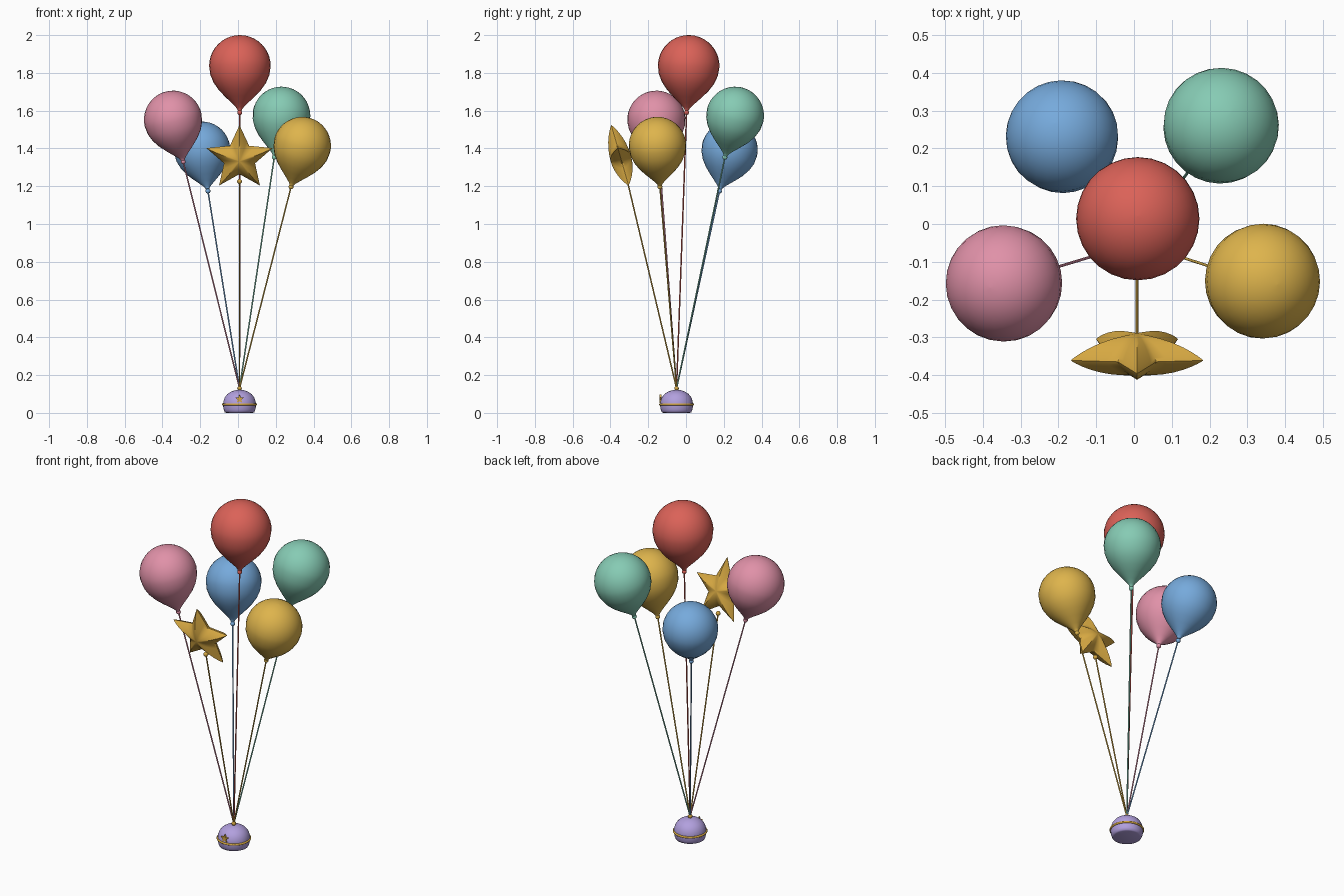
import bpy, math
from mathutils import Vector, Matrix

if "Cube" in bpy.data.objects:
    bpy.data.objects.remove(bpy.data.objects["Cube"])


def material(name, r, g, b):
    lin = [((c / 255 + 0.055) / 1.055) ** 2.4 for c in (r, g, b)]
    m = bpy.data.materials.new(name)
    m.diffuse_color = (*lin, 1)
    m.use_nodes = True
    m.node_tree.nodes["Principled BSDF"].inputs["Base Color"].default_value = m.diffuse_color
    return m


RED = material("red", 219, 98, 88)
GREEN = material("mint green", 134, 203, 180)
BLUE = material("sky blue", 118, 170, 220)
YELLOW = material("golden yellow", 222, 180, 76)
PINK = material("pink", 224, 145, 168)
GOLD = material("gold", 214, 168, 66)
LAVENDER = material("lavender", 178, 160, 222)


def add_mesh(name, verts, faces, mat, matrix=Matrix(), smooth=40):
    me = bpy.data.meshes.new(name)
    me.from_pydata(verts, [], faces)
    me.materials.append(mat)
    ob = bpy.data.objects.new(name, me)
    bpy.context.collection.objects.link(ob)
    ob.matrix_world = matrix
    bpy.context.view_layer.objects.active = ob
    bpy.ops.object.select_all(action='DESELECT')
    ob.select_set(True)
    bpy.ops.object.shade_smooth_by_angle(angle=math.radians(smooth))
    return ob


def frame(origin, direction):
    """Local z along direction, placed at origin."""
    rot = Vector((0, 0, 1)).rotation_difference(Vector(direction))
    return Matrix.Translation(origin) @ rot.to_matrix().to_4x4()


def lathe(name, profile, n, mat, matrix=Matrix(), smooth=40):
    """Revolve (radius, z) points, listed bottom to top, and cap both ends."""
    verts = [(r * math.cos(2 * math.pi * i / n), r * math.sin(2 * math.pi * i / n), z)
             for r, z in profile for i in range(n)]
    faces = [(k * n + i, k * n + (i + 1) % n, (k + 1) * n + (i + 1) % n, (k + 1) * n + i)
             for k in range(len(profile) - 1) for i in range(n)]
    last = (len(profile) - 1) * n
    faces += [tuple(range(n))[::-1], tuple(range(last, last + n))]
    return add_mesh(name, verts, faces, mat, matrix, smooth)


def bead(name, pos, r, mat):
    prof = [(r * math.sin(math.pi * k / 8) + 1e-4, -r * math.cos(math.pi * k / 8)) for k in range(9)]
    lathe(name, prof, 12, mat, Matrix.Translation(pos), 60)


def string(name, a, b, mat):
    a, b = Vector(a), Vector(b)
    lathe(name, [(0.0038, 0), (0.0038, (b - a).length)], 8, mat, frame(a, b - a), 60)


TIE = (0.008, -0.05, 0.13)

# Balloons: centre of the round part, knot position, radius
NECK = [(.07, -1.45), (.08, -1.41), (.13, -1.34), (.27, -1.2), (.48, -1.0), (.68, -.79),
        (.85, -.55), (.96, -.29)]
DOME = [(math.cos(a), math.sin(a)) for a in [k * math.pi / 20 for k in range(10)]] + [(.004, 1)]
for name, centre, knot, r, mat in [
    ("red", (.01, .014, 1.837), (.009, .003, 1.59), .163, RED),
    ("green", (.23, .26, 1.574), (.192, .206, 1.353), .153, GREEN),
    ("yellow", (.34, -.151, 1.415), (.281, -.138, 1.197), .152, YELLOW),
    ("blue", (-.19, .231, 1.393), (-.159, .177, 1.174), .149, BLUE),
    ("pink", (-.344, -.157, 1.552), (-.290, -.140, 1.33), .154, PINK),
]:
    axis = Vector(centre) - Vector(knot)
    lathe(name + "_balloon", [(a * r, z * r) for a, z in NECK + DOME], 28, mat,
          frame(centre, axis), 60)
    bead(name + "_knot", knot, .013, mat)
    string(name + "_string", TIE, knot, mat)


def star(name, R, inner, depth, rings, mat, matrix, smooth, sub=4, flat=False):
    """Five-pointed star in local xz; puffed, or a plate when flat."""
    corners = [Vector((math.sin(k * math.pi / 5), math.cos(k * math.pi / 5))) *
               (R if k % 2 == 0 else R * inner) for k in range(10)]
    line = [corners[k].lerp(corners[(k + 1) % 10], j / sub) for k in range(10) for j in range(sub)]
    n = len(line)
    verts, faces = [], []
    if flat:
        verts = [(p.x, y, p.y) for y in (-depth, depth) for p in line]
        faces = [(i, i + n, (i + 1) % n + n, (i + 1) % n) for i in range(n)]
        faces += [tuple(range(n)), tuple(range(n, 2 * n))[::-1]]
    else:
        levels = [(math.sin(math.pi / 2 * k / rings), -1) for k in range(1, rings + 1)]
        levels += [(t, 1) for t, _ in levels[-2::-1]]
        for t, side in levels:
            y = side * depth * (1 - t * t) ** 0.9
            verts += [(p.x * t, y, p.y * t) for p in line]
        for k in range(len(levels) - 1):
            faces += [(k * n + i, (k + 1) * n + i, (k + 1) * n + (i + 1) % n, k * n + (i + 1) % n)
                      for i in range(n)]
        verts += [(0, -depth, 0), (0, depth, 0)]
        a, b, last = len(verts) - 2, len(verts) - 1, (len(levels) - 1) * n
        for i in range(n):
            j = (i + 1) % n
            faces += [(a, i, j), (b, last + j, last + i)]
    return add_mesh(name, verts, faces, mat, matrix, smooth)


# Puffed star balloon leaning out along its string
star("star_balloon", .184, .47, .056, 8, GOLD,
     Matrix.Translation((.008, -.345, 1.347)) @ Matrix.Rotation(math.radians(16), 4, 'X'), 50)
STAR_KNOT = (.008, -.31, 1.225)
bead("star_knot", STAR_KNOT, .013, GOLD)
string("star_string", TIE, STAR_KNOT, GOLD)

# Weight at the bottom
base = Matrix.Translation((.008, -.05, 0))
lathe("weight", [(.07, 0), (.078, .003), (.083, .015), (.086, .03), (.087, .045), (.085, .062),
                 (.078, .082), (.064, .1), (.044, .113), (.022, .12), (.002, .122)],
      32, LAVENDER, base, 50)

# Gold band, tie bead and badge
N, M = 32, 8
ring = [((.087 + .006 * math.cos(v)) * math.cos(u), (.087 + .006 * math.cos(v)) * math.sin(u),
         .045 + .006 * math.sin(v))
        for u in [2 * math.pi * i / N for i in range(N)]
        for v in [2 * math.pi * j / M for j in range(M)]]
add_mesh("weight_band", ring,
         [(i * M + j, (i + 1) % N * M + j, (i + 1) % N * M + (j + 1) % M, i * M + (j + 1) % M)
          for i in range(N) for j in range(M)], GOLD, base, 60)
bead("tie_bead", (.008, -.05, .13), .012, GOLD)
star("weight_star", .024, .47, .005, 1, GOLD, Matrix.Translation((.008, -.134, .073)), 30, 1, True)
